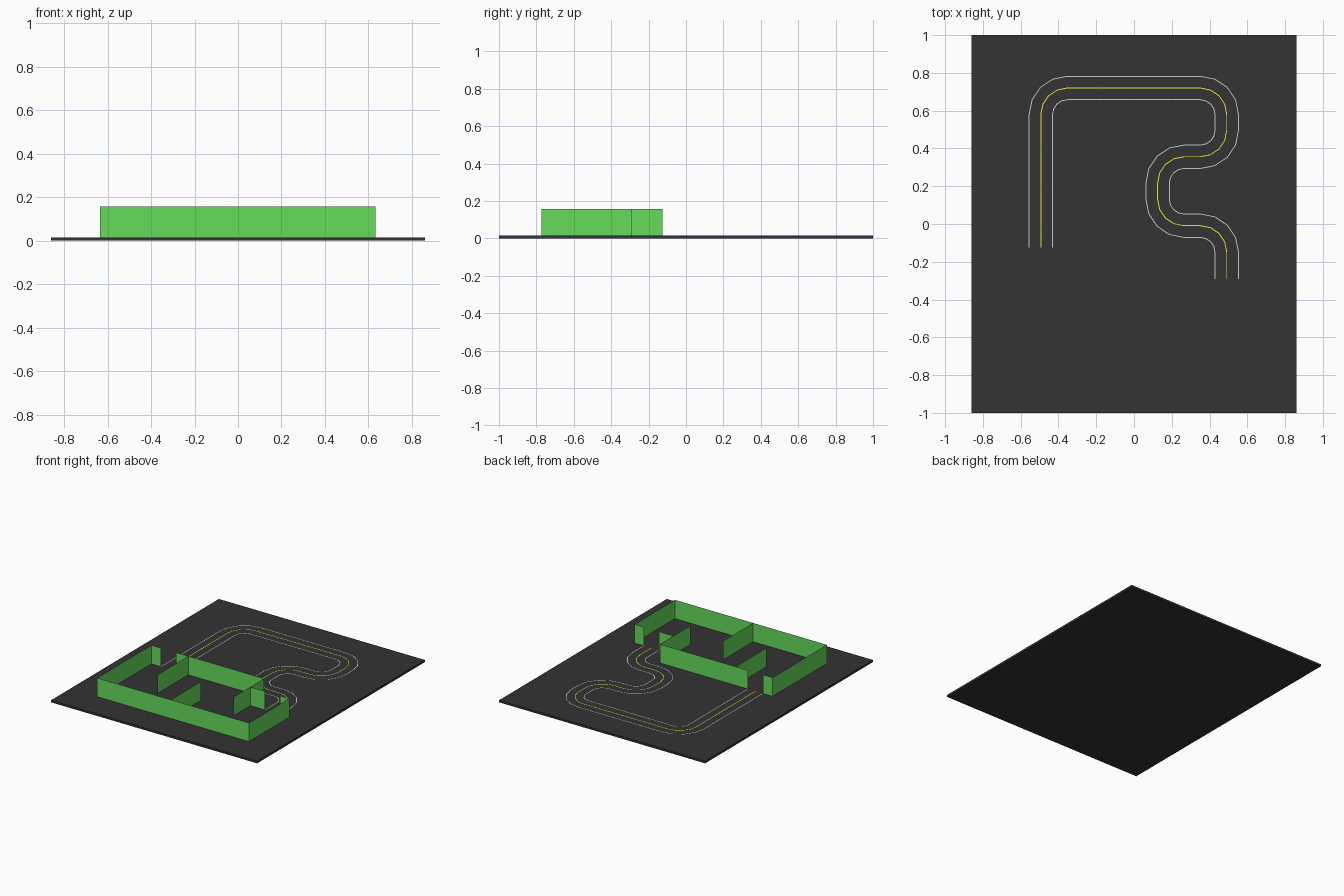
import bpy
import bmesh
from math import cos, sin, pi
from mathutils import Vector

if "Cube" in bpy.data.objects:
    bpy.data.objects.remove(bpy.data.objects["Cube"])

TOP, WALL_TOP = 0.016, 0.157


def material(name, color):
    m = bpy.data.materials.new(name)
    m.diffuse_color = (*color, 1)
    m.use_nodes = True
    m.node_tree.nodes["Principled BSDF"].inputs["Base Color"].default_value = m.diffuse_color
    return m


def mesh_object(name, bm, mat):
    me = bpy.data.meshes.new(name)
    bm.to_mesh(me)
    bm.free()
    me.materials.append(mat)
    ob = bpy.data.objects.new(name, me)
    bpy.context.collection.objects.link(ob)
    return ob


dark = material("asphalt", (0.033, 0.033, 0.033))
green = material("wall_green", (0.13, 0.72, 0.105))
white = material("line_white", (0.9, 0.9, 0.9))
yellow = material("line_yellow", (0.9, 0.85, 0.02))

# base board
bm = bmesh.new()
bmesh.ops.create_cube(bm, size=1)
bmesh.ops.scale(bm, vec=(1.72, 2, TOP), verts=bm.verts)
bmesh.ops.translate(bm, vec=(0, 0, TOP / 2), verts=bm.verts)
mesh_object("base_board", bm, dark)


# walls: sheets standing on plan polylines
def walls(name, runs):
    bm = bmesh.new()
    for run in runs:
        lo = [bm.verts.new((x, y, TOP)) for x, y in run]
        hi = [bm.verts.new((x, y, WALL_TOP)) for x, y in run]
        for i in range(len(run) - 1):
            bm.faces.new((lo[i], lo[i + 1], hi[i + 1], hi[i]))
    mesh_object(name, bm, green)


walls("outer_walls", [
    [(-0.555, -0.125), (-0.635, -0.125), (-0.635, -0.772),
     (0.632, -0.772), (0.632, -0.29), (0.555, -0.29)],
    [(0.43, -0.29), (0.306, -0.29)],
    [(0.306, -0.125), (-0.43, -0.125)]])
walls("inner_walls", [
    [(0.306, -0.125), (0.306, -0.49)],
    [(-0.327, -0.125), (-0.327, -0.49)],
    [(-0.02, -0.772), (-0.02, -0.41)]])

# road centre: straight ends and rounded corners (centre, start and end angle)
R, ARC_STEPS = 0.14, 4
CORNERS = [((-0.353, 0.58), 180, 90), ((0.351, 0.58), 90, 0),
           ((0.351, 0.496), 0, -90), ((0.265, 0.216), 90, 180),
           ((0.265, 0.131), 180, 270), ((0.351, -0.149), 90, 0)]


def road_points(offset):
    """Centre path shifted to the left of travel by offset."""
    pts = [Vector((-0.493 - offset, -0.125))]
    for c, a, b in CORNERS:
        r = R + (offset if b < a else -offset)
        for i in range(ARC_STEPS + 1):
            t = (a + (b - a) * i / ARC_STEPS) * pi / 180
            pts.append(Vector((c[0] + r * cos(t), c[1] + r * sin(t))))
    pts.append(Vector((0.491 + offset, -0.29)))
    return pts


# painted lines: flat ribbons just above the board
def road_line(name, offset, mat, width=0.005):
    left, right = road_points(offset + width / 2), road_points(offset - width / 2)
    bm = bmesh.new()
    vl = [bm.verts.new((*p, TOP + 0.001)) for p in left]
    vr = [bm.verts.new((*p, TOP + 0.001)) for p in right]
    for i in range(len(vl) - 1):
        bm.faces.new((vr[i], vr[i + 1], vl[i + 1], vl[i]))
    mesh_object(name, bm, mat)


road_line("left_edge_line", 0.062, white)
road_line("centre_line", 0, yellow)
road_line("right_edge_line", -0.062, white)
